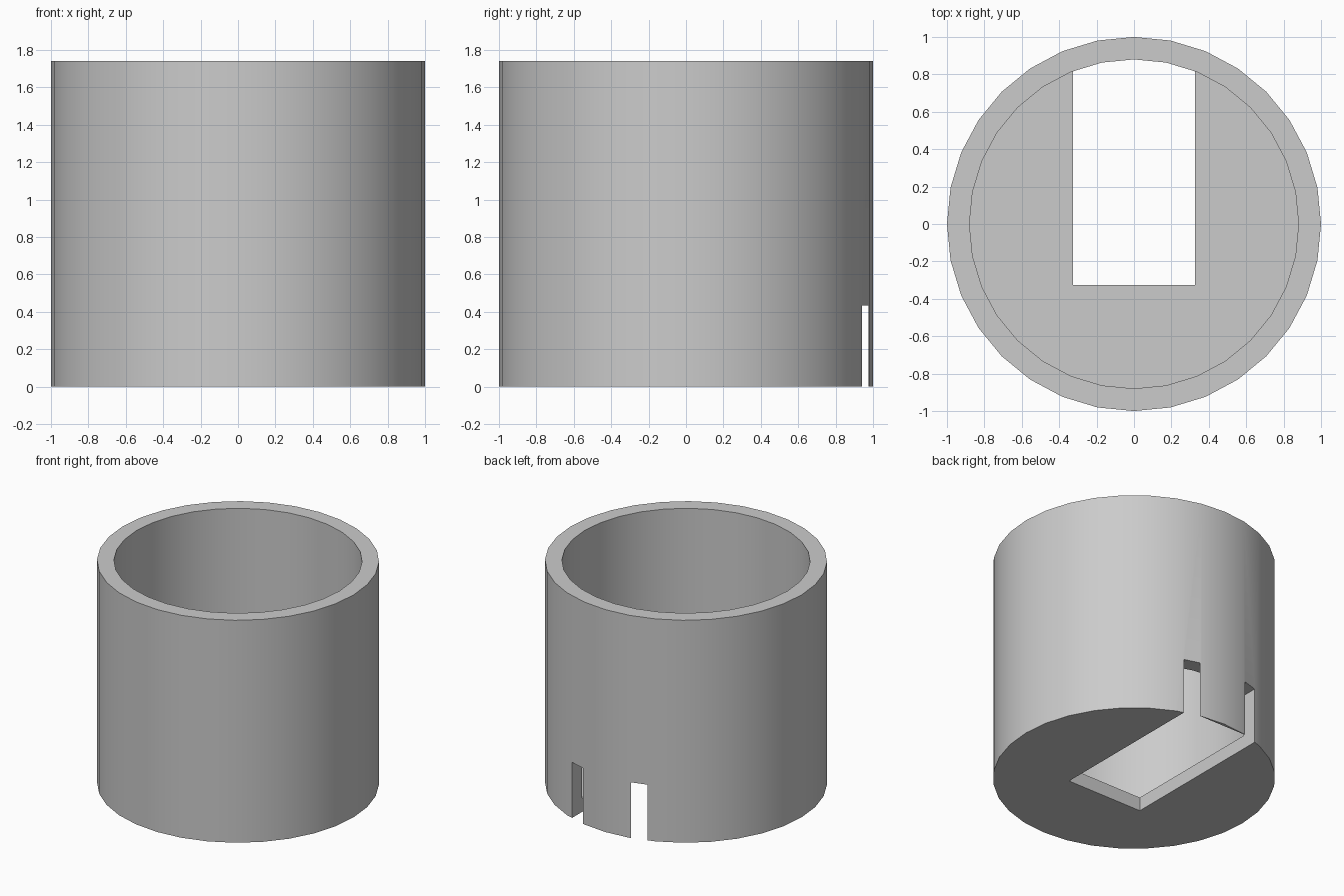
import bpy, bmesh, math

SIDES = 32
HEIGHT, OUTER, INNER, FLOOR = 1.74, 1.0, 0.88, 0.107

if "Cube" in bpy.data.objects:
    bpy.data.objects.remove(bpy.data.objects["Cube"], do_unlink=True)

grey = bpy.data.materials.new("plain grey")
grey.use_nodes = True
colour = (0.6, 0.6, 0.6, 1)
grey.diffuse_color = colour
grey.node_tree.nodes["Principled BSDF"].inputs["Base Color"].default_value = colour


def cup(name):
    """Closed cup with a wall and a floor, turned from a short profile."""
    bm = bmesh.new()

    def ring(radius, z):
        return [bm.verts.new((radius * math.cos(a), radius * math.sin(a), z))
                for a in (math.tau * i / SIDES for i in range(SIDES))]

    rings = [ring(OUTER, 0), ring(OUTER, HEIGHT), ring(INNER, HEIGHT), ring(INNER, FLOOR)]
    for low, high in zip(rings, rings[1:]):
        for i in range(SIDES):
            j = (i + 1) % SIDES
            bm.faces.new((low[i], low[j], high[j], high[i]))
    bm.faces.new(rings[0][::-1])
    bm.faces.new(rings[-1])
    bmesh.ops.recalc_face_normals(bm, faces=bm.faces)
    mesh = bpy.data.meshes.new(name)
    bm.to_mesh(mesh)
    bm.free()
    mesh.materials.append(grey)
    obj = bpy.data.objects.new(name, mesh)
    bpy.context.collection.objects.link(obj)
    return obj


def box(name, low, high):
    centre = [(a + b) / 2 for a, b in zip(low, high)]
    bpy.ops.mesh.primitive_cube_add(size=1, location=centre)
    obj = bpy.context.object
    obj.name = name
    obj.scale = [b - a for a, b in zip(low, high)]
    obj.data.materials.append(grey)
    obj.hide_render = True
    return obj


# Cup body
body = cup("cup_body")

# Slot through the floor, breaking the back wall in two notches beside a thin tongue
cutter = box("slot_cutter", (-0.327, -0.326, -0.2), (0.327, 0.977, 0.435))
cut = body.modifiers.new("floor slot", "BOOLEAN")
cut.operation = "DIFFERENCE"
cut.solver = "EXACT"
cut.object = cutter

bpy.ops.object.select_all(action="DESELECT")
body.select_set(True)
bpy.context.view_layer.objects.active = body
bpy.ops.object.modifier_apply(modifier=cut.name)
bpy.data.objects.remove(cutter, do_unlink=True)
bpy.ops.object.shade_smooth_by_angle(angle=math.radians(30))
